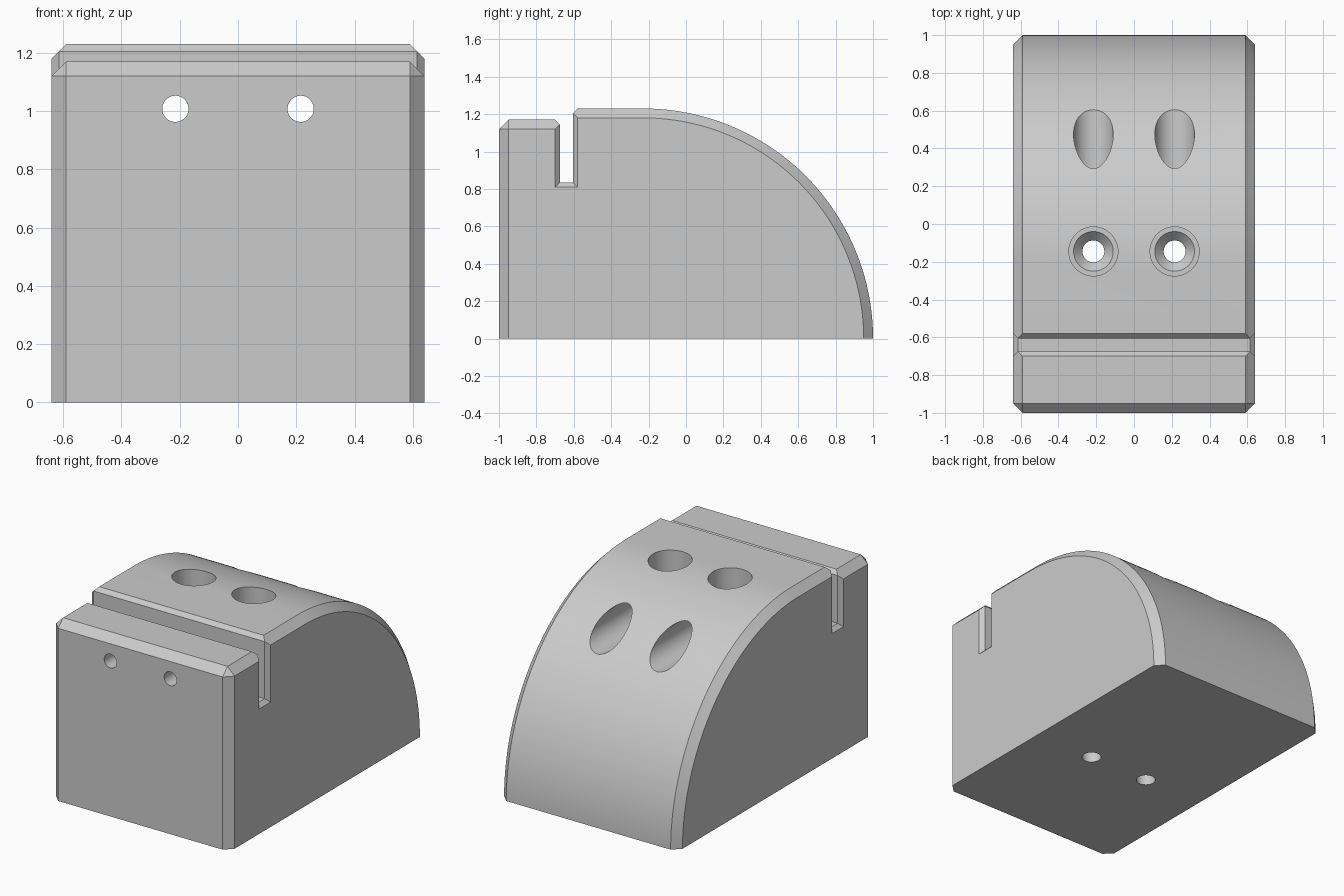
import bpy, bmesh, math

if "Cube" in bpy.data.objects:
    bpy.data.objects.remove(bpy.data.objects["Cube"])

W, C = 0.64, 0.05            # half width, edge chamfer
R, ARC_Y = 1.23, -0.23       # back curve radius and centre
HOLE_X = 0.215

grey = bpy.data.materials.new("plain grey")
grey.diffuse_color = (0.6, 0.6, 0.6, 1)
grey.use_nodes = True
grey.node_tree.nodes["Principled BSDF"].inputs["Base Color"].default_value = grey.diffuse_color


def loft(name, sections):
    """Solid from matching (x, [(y, z), ...]) sections, capped at both ends."""
    bm = bmesh.new()
    rings = [[bm.verts.new((x, y, z)) for y, z in pts] for x, pts in sections]
    n = len(rings[0])
    for a, b in zip(rings, rings[1:]):
        for i in range(n):
            j = (i + 1) % n
            bm.faces.new((a[i], a[j], b[j], b[i]))
    bm.faces.new(rings[0])
    bm.faces.new(rings[-1])
    bmesh.ops.remove_doubles(bm, verts=bm.verts, dist=1e-5)
    bmesh.ops.recalc_face_normals(bm, faces=bm.faces)
    return finish(name, bm)


def turned(name, profile, axis, origin):
    """Turned solid from (radius, distance) pairs, along z or y."""
    n = 48
    bm = bmesh.new()
    rings = []
    for r, h in profile:
        ring = []
        for i in range(n):
            a = 2 * math.pi * i / n
            u, v = r * math.cos(a), r * math.sin(a)
            p = (u, v, h) if axis == "z" else (u, h, v)
            ring.append(bm.verts.new([s + t for s, t in zip(p, origin)]))
        rings.append(ring)
    for a, b in zip(rings, rings[1:]):
        for i in range(n):
            j = (i + 1) % n
            bm.faces.new((a[i], a[j], b[j], b[i]))
    bm.faces.new(rings[0])
    bm.faces.new(rings[-1])
    bmesh.ops.recalc_face_normals(bm, faces=bm.faces)
    return finish(name, bm)


def finish(name, bm):
    me = bpy.data.meshes.new(name)
    bm.to_mesh(me)
    bm.free()
    me.materials.append(grey)
    ob = bpy.data.objects.new(name, me)
    bpy.context.collection.objects.link(ob)
    return ob


def side_profile(c):
    """Block outline, pulled in by c for the chamfered side faces."""
    k = C - c
    pts = [(-1 + c, 0), (-1 + c, 1.17 - C), (-1 + C, 1.17 - c),
           (-0.64, 1.17 - c), (-0.64, R - c)]
    for i in range(65):
        a = math.pi / 2 * (1 - i / 64)
        pts.append((ARC_Y + (R - c) * math.cos(a), (R - c) * math.sin(a)))
    return pts


def slot_profile(d):
    """Slot outline with bevelled lips, widened by d."""
    l, r = -0.675 - d, -0.605 + d
    zl, zr = 1.145 + d, 1.205 + d
    return [(r, 0.835 - d), (r, zr), (r + 0.1, zr + 0.1), (r + 0.1, 1.5),
            (l - 0.1, 1.5), (l - 0.1, zl + 0.1), (l, zl), (l, 0.835 - d)]


# Main block with chamfered sides
block = loft("curved_block", [(-W, side_profile(C)), (-W + C, side_profile(0)),
                              (W - C, side_profile(0)), (W, side_profile(C))])

# Cross slot, flared where it meets the sides
cutters = [loft("slot_cutter", [(-0.69, slot_profile(0.075)), (-0.615, slot_profile(0)),
                                (0.615, slot_profile(0)), (0.69, slot_profile(0.075))])]

for x in (-HOLE_X, HOLE_X):
    # Vertical hole: counterbore, countersink, through hole
    cutters.append(turned("vertical_hole_cutter",
                          [(0.058, -0.1), (0.058, 0.75), (0.105, 0.8), (0.13, 0.8), (0.13, 1.4)],
                          "z", (x, -0.145, 0)))
    # Horizontal hole: narrow from the front, wide at the curved back
    cutters.append(turned("horizontal_hole_cutter",
                          [(0.045, -1.1), (0.045, 0.05), (0.105, 0.05), (0.105, 1.2)],
                          "y", (x, 0, 1.008)))

# Cut the openings and remove the cutters
bpy.context.view_layer.objects.active = block
block.select_set(True)
for cutter in cutters:
    mod = block.modifiers.new("cut", "BOOLEAN")
    mod.operation = "DIFFERENCE"
    mod.solver = "EXACT"
    mod.object = cutter
    bpy.ops.object.modifier_apply(modifier=mod.name)
    bpy.data.objects.remove(cutter)

bpy.ops.object.shade_smooth_by_angle(angle=math.radians(25))
